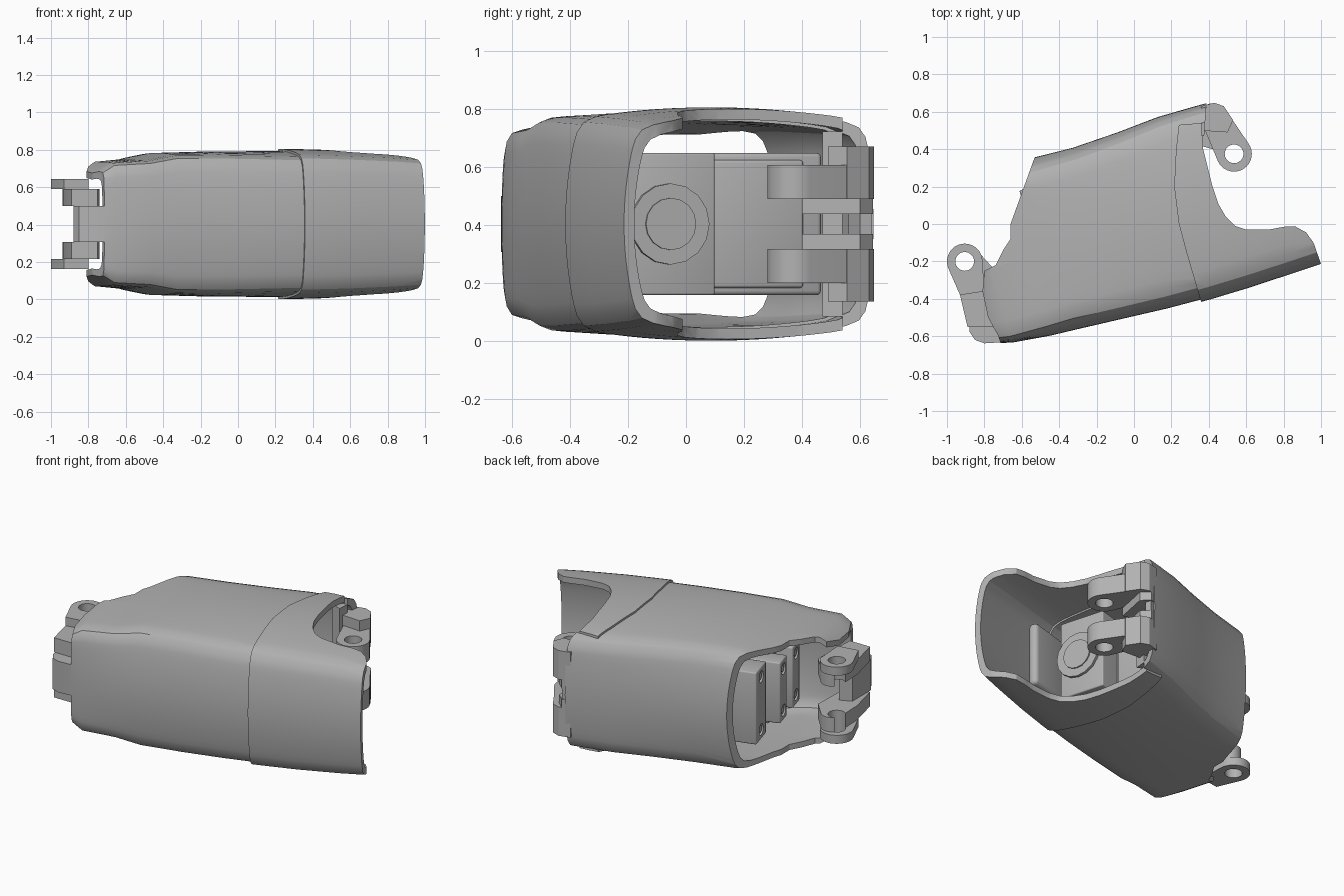
import bpy, bmesh, math
from mathutils import Vector, Matrix
from mathutils.geometry import convex_hull_2d

cube = bpy.data.objects.get("Cube")
if cube:
    bpy.data.objects.remove(cube, do_unlink=True)

ZC = 0.403                    # mid height, everything mirrors about it
TILT = math.radians(16)       # the body axis is turned in plan
ROT = Matrix.Rotation(TILT, 4, 'Z')

grey = bpy.data.materials.new("plain grey")
grey.use_nodes = True
grey.diffuse_color = (0.45, 0.45, 0.45, 1)
grey.node_tree.nodes["Principled BSDF"].inputs["Base Color"].default_value = (0.45, 0.45, 0.45, 1)


def finish(bm, name):
    bmesh.ops.recalc_face_normals(bm, faces=bm.faces[:])
    mesh = bpy.data.meshes.new(name)
    bm.to_mesh(mesh)
    bm.free()
    mesh.materials.append(grey)
    ob = bpy.data.objects.new(name, mesh)
    bpy.context.scene.collection.objects.link(ob)
    return ob


def prism(name, pts, z0, z1):
    """Extrude a plan outline between two heights."""
    bm = bmesh.new()
    face = bm.faces.new([bm.verts.new((x, y, z0)) for x, y in pts])
    new = bmesh.ops.extrude_face_region(bm, geom=[face])["geom"]
    verts = [g for g in new if isinstance(g, bmesh.types.BMVert)]
    bmesh.ops.translate(bm, vec=(0, 0, z1 - z0), verts=verts)
    return finish(bm, name)


def box(name, u, v, h, bevel=0.0):
    """Box in the turned body frame, centred on the mid height."""
    bm = bmesh.new()
    bmesh.ops.create_cube(bm, size=1)
    bmesh.ops.scale(bm, vec=(u[1] - u[0], v[1] - v[0], 2 * h), verts=bm.verts[:])
    if bevel:
        bmesh.ops.bevel(bm, geom=bm.edges[:], offset=bevel, segments=3, affect='EDGES', profile=0.5)
    bmesh.ops.translate(bm, vec=(sum(u) / 2, sum(v) / 2, ZC), verts=bm.verts[:])
    bmesh.ops.transform(bm, matrix=ROT, verts=bm.verts[:])
    return finish(bm, name)


def rod(name, u, v, z, r, depth, sides=24):
    """Cylinder lying along the body axis."""
    bm = bmesh.new()
    m = ROT @ Matrix.Translation((u, v, z)) @ Matrix.Rotation(math.pi / 2, 4, 'Y')
    bmesh.ops.create_cone(bm, cap_ends=True, segments=sides, radius1=r, radius2=r, depth=depth, matrix=m)
    return finish(bm, name)


def boolean(ob, tool, operation):
    mod = ob.modifiers.new("cut", 'BOOLEAN')
    mod.operation, mod.object, mod.solver = operation, tool, 'EXACT'
    dg = bpy.context.evaluated_depsgraph_get()
    mesh = bpy.data.meshes.new_from_object(ob.evaluated_get(dg))
    ob.modifiers.clear()
    ob.data = mesh
    bpy.data.objects.remove(tool, do_unlink=True)


def ramp(u, u0, u1, a, b):
    """Blend from a to b as u runs from u0 to u1."""
    t = min(1, max(0, (u - u0) / (u1 - u0)))
    return a + (b - a) * t


# Body stations along the axis: position, half height, front side, back side
STATIONS = [(-1.01, .2, -.33, .40), (-.94, .245, -.395, .44), (-.88, .28, -.41, .46), (-.8, .333, -.43, .48),
            (-.6, .347, -.45, .49), (-.45, .38, -.457, .49),
            (-.2, .387, -.47, .482), (.05, .389, -.483, .495), (.28, .39, -.488, .515),
            (.5, .384, -.485, .515), (.75, .372, -.475, .51), (1.1, .345, -.46, .50)]
SIDES = 96


def tube(name, grow, wall):
    """Hollow loft: rounded box sections with bulging sides."""
    bm = bmesh.new()

    def rings(off):
        out = []
        for u, h, lo, hi in STATIONS:
            mid, half = (lo + hi) / 2, (hi - lo) / 2 + off
            crown = ramp(u, -.7, .3, .02, .1)
            front, back = ramp(u, -.9, -.5, .02, .1), ramp(u, -.5, .4, .13, .06)
            ring = []
            for i in range(SIDES):
                a = 2 * math.pi * i / SIDES
                c, s = math.cos(a), math.sin(a)
                k = (abs(c) ** 16 + abs(s) ** 16) ** (-1 / 16)
                p, q = c * k, s * k
                y = mid + half * p * (1 - (back if p > 0 else front) * q * q)
                z = ZC + (h + off) * q * (1 - crown * p * p)
                ring.append(bm.verts.new(ROT @ Vector((u, y, z))))
            out.append(ring)
        return out

    outer, inner = rings(grow), rings(grow - wall)
    loop = outer + inner[::-1]
    for a, b in zip(loop, loop[1:] + loop[:1]):
        for i in range(SIDES):
            j = (i + 1) % SIDES
            bm.faces.new((a[i], a[j], b[j], b[i]))
    return finish(bm, name)


# Main shell and raised end cover, trimmed to their plan outlines along a shared seam
seam = [(.24, .53), (.225, .4), (.215, .2), (.24, 0), (.28, -.15), (.33, -.32), (.36, -.42), (.39, -.6)]
left_edge = [(-.7, -.68), (-.725, -.6), (-.78, -.5), (-.81, -.36), (-.8, -.25), (-.74, -.22), (-.7, -.14),
             (-.66, -.08), (-.66, 0), (-.53, .36), (-.44, .6)]
tip_edge = [(1.03, -.32), (.995, -.2), (.96, -.1), (.92, -.045), (.86, -.012), (.8, -.015), (.72, -.03),
            (.6, -.03), (.54, -.01), (.49, .04), (.45, .11), (.42, .2), (.37, .4), (.36, .54)]
main_shell = tube("main_shell", 0, .035)
boolean(main_shell, prism("trim", left_edge + [(-.4, .8), (.4, .8), (.38, .54)] + seam + [(-.7, -.8)], -1, 2),
        'INTERSECT')
end_cover = tube("end_cover", .012, .037)
boolean(end_cover, prism("trim", seam + tip_edge, -1, 2), 'INTERSECT')


def circle(c, r, n=32):
    return [(c[0] + r * math.cos(2 * math.pi * i / n), c[1] + r * math.sin(2 * math.pi * i / n)) for i in range(n)]


def lugs(name, pin, centre, radius, arm, near, far):
    """Mirrored pair of drilled hinge lugs, at a distance from the mid height."""
    pts = circle(centre, radius) + arm
    hull = [pts[i] for i in convex_hull_2d(pts)]
    for side, s in (("upper", 1), ("lower", -1)):
        z0, z1 = sorted((ZC + s * near, ZC + s * far))
        lug = prism(side + "_" + name, hull, z0, z1)
        boolean(lug, prism("drill", circle(pin, .05), -1, 2), 'DIFFERENCE')


# Hinge at the tip side
PIN_A, PIN_B = (.535, .375), (-.905, -.2)
lugs("tip_hinge_lug", PIN_A, PIN_A, .095, [(.38, .5), (.37, .6), (.42, .645), (.48, .625)], .087, .203)
for side, z0, z1 in (("upper", .49, .67), ("lower", .136, .316)):
    prism(side + "_tip_hinge_block", [(.35, .5), (.5, .49), (.53, .555), (.48, .63), (.43, .648), (.36, .63)], z0, z1)
for side, z0, z1 in (("upper", .437, .49), ("lower", .316, .369)):
    prism(side + "_tip_hinge_web", [(.35, .42), (.42, .4), (.46, .6), (.41, .645), (.34, .62)], z0, z1)
prism("tip_hinge_bridge", [(.34, .56), (.42, .6), (.41, .64), (.34, .62)], .36, .45)
prism("tip_hinge_rim", [(.3, .5), (.375, .47), (.38, .54), (.32, .535)], .085, .721)

# Hinge at the base side: short outer lugs, longer webs and a nose between
lugs("base_hinge_lug", PIN_B, PIN_B, .095, [(-.93, -.38), (-.8, -.36)], .187, .24)
lugs("base_hinge_web", PIN_B, (-.875, -.2), .066, [(-.935, -.36), (-.89, -.55), (-.75, -.55), (-.74, -.25)],
     .097, .187)
prism("base_hinge_nose", [(-.88, -.39), (-.81, -.36), (-.74, -.5), (-.67, -.59), (-.67, -.63), (-.8, -.638),
                          (-.85, -.62), (-.88, -.575)], ZC - .097, ZC + .097)

# Motor inside the shell
box("motor_body", (-.5, .33), (-.28, .01), .245, .008)
box("motor_gearcase", (-.4, .2), (.01, .43), .245, .015)
box("gearcase_panel", (.19, .215), (.03, .36), .22, .01)
for nm, r, u in (("motor_boss", .14, .322), ("motor_shaft_cap", .09, .33)):
    rod(nm, u, -.155, ZC, r, .05, 16)
box("cable_guard", (.1, .5), (-.39, -.33), .2, .025)

# Mounting plates and screws at the base opening
for nm, u, v, h in (("outer_mount_plate", -.54, (.17, .341), .225), ("middle_mount_plate", -.6, (-.02, .1), .19),
                    ("inner_mount_plate", -.6, (-.24, -.12), .19)):
    plate = box(nm, (u, -.39), v, h, .008)
    for s in (1, -1):
        boolean(plate, rod("drill", u, sum(v) / 2, ZC + s * (h - .06), .035, .06), 'DIFFERENCE')
        rod(nm + "_screw", u + .02, sum(v) / 2, ZC + s * (h - .06), .022, .03, 12)

# Smooth shading with crisp edges
bpy.ops.object.select_all(action='DESELECT')
for ob in bpy.context.scene.objects:
    if ob.type == 'MESH' and grey.name in ob.data.materials:
        ob.select_set(True)
        bpy.context.view_layer.objects.active = ob
bpy.ops.object.shade_smooth_by_angle(angle=math.radians(30))
